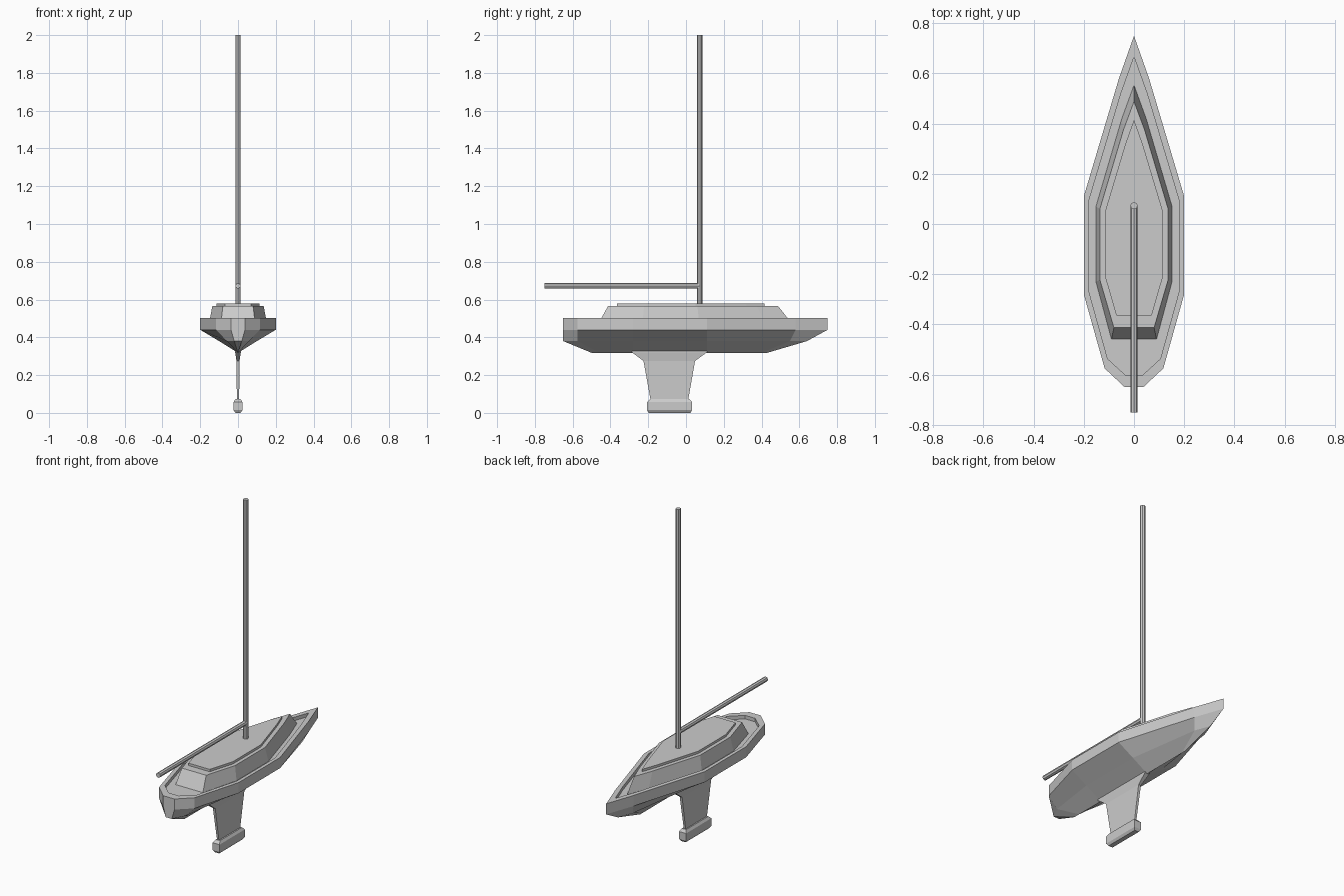
import bpy, bmesh
from mathutils import Matrix

if "Cube" in bpy.data.objects:
    bpy.data.objects.remove(bpy.data.objects["Cube"])


def loft(name, rings, cap_start=True, cap_end=True):
    """Skin closed rings of 3D points, welding any collapsed points."""
    bm = bmesh.new()
    rows = [[bm.verts.new(p) for p in ring] for ring in rings]
    for a, b in zip(rows, rows[1:]):
        n = len(a)
        for i in range(n):
            j = (i + 1) % n
            bm.faces.new((a[i], a[j], b[j], b[i]))
    if cap_start:
        bm.faces.new(rows[0][::-1])
    if cap_end:
        bm.faces.new(rows[-1])
    bmesh.ops.remove_doubles(bm, verts=bm.verts, dist=0.0005)
    bmesh.ops.recalc_face_normals(bm, faces=bm.faces)
    return to_object(name, bm)


def to_object(name, bm):
    mesh = bpy.data.meshes.new(name)
    bm.to_mesh(mesh)
    bm.free()
    obj = bpy.data.objects.new(name, mesh)
    bpy.context.collection.objects.link(obj)
    return obj


def outline(half, z):
    """Mirror a bow-to-stern half outline; z may vary per point."""
    zs = z if isinstance(z, list) else [z] * len(half)
    pts = [(x, y, h) for (x, y), h in zip(half, zs)]
    return pts + [(-x, y, h) for x, y, h in pts[:0:-1]]


def rect(hx, y0, y1, z):
    return [(-hx, y0, z), (hx, y0, z), (hx, y1, z), (-hx, y1, z)]


def rod(name, radius, length, matrix):
    bm = bmesh.new()
    bmesh.ops.create_cone(bm, cap_ends=True, segments=8, radius1=radius,
                          radius2=radius, depth=length, matrix=matrix)
    return to_object(name, bm)


# Hull: keel line up to the gunwale, then over the rim to the recessed deck
side = [(0, .75), (.06, .58), (.2, .11), (.2, -.28), (.117, -.575), (.037, -.65)]
low = [(0, .64), (.035, .55), (.1, .11), (.1, -.28), (.058, -.575), (.02, -.65)]
keel_line = [(0, .43), (0, .40), (0, .11), (0, -.28), (0, -.46), (0, -.50)]
inner = [(0, .665), (.052, .52), (.18, .092), (.18, -.267), (.105, -.537), (.033, -.603)]
loft("hull", [outline(keel_line, .318), outline(low, .38), outline(side, .44),
              outline(side, .503), outline(inner, .503), outline(inner, .482)],
     cap_start=False)

# Cabin with sloping walls and a raised roof panel
cabin_base = [(0, .555), (.049, .42), (.152, .07), (.152, -.23), (.09, -.46)]
cabin_top = [(0, .488), (.042, .375), (.136, .06), (.136, -.222), (.08, -.413)]
roof = [(0, .415), (.034, .32), (.115, .05), (.115, -.21), (.07, -.365)]
loft("cabin", [outline(cabin_base, .48), outline(cabin_top, .565)])
loft("cabin_roof", [outline(roof, .56), outline(roof, .579)])

# Keel fin flaring into the hull
loft("keel_fin", [rect(.006, -.186, .01, .06), rect(.008, -.225, .048, .275),
                  rect(.015, -.285, .11, .32), rect(.015, -.285, .11, .335)])

# Keel bulb: chamfered block
loft("keel_bulb", [rect(.014, -.197, .023, 0), rect(.023, -.206, .032, .014),
                   rect(.023, -.206, .032, .058), rect(.014, -.19, .018, .073)])

# Mast and boom
rod("mast", .0145, 1.43, Matrix.Translation((0, .073, 1.285)))
rod("boom", .0145, .823,
    Matrix.Translation((0, -.3385, .672)) @ Matrix.Rotation(1.5707963, 4, 'X'))
